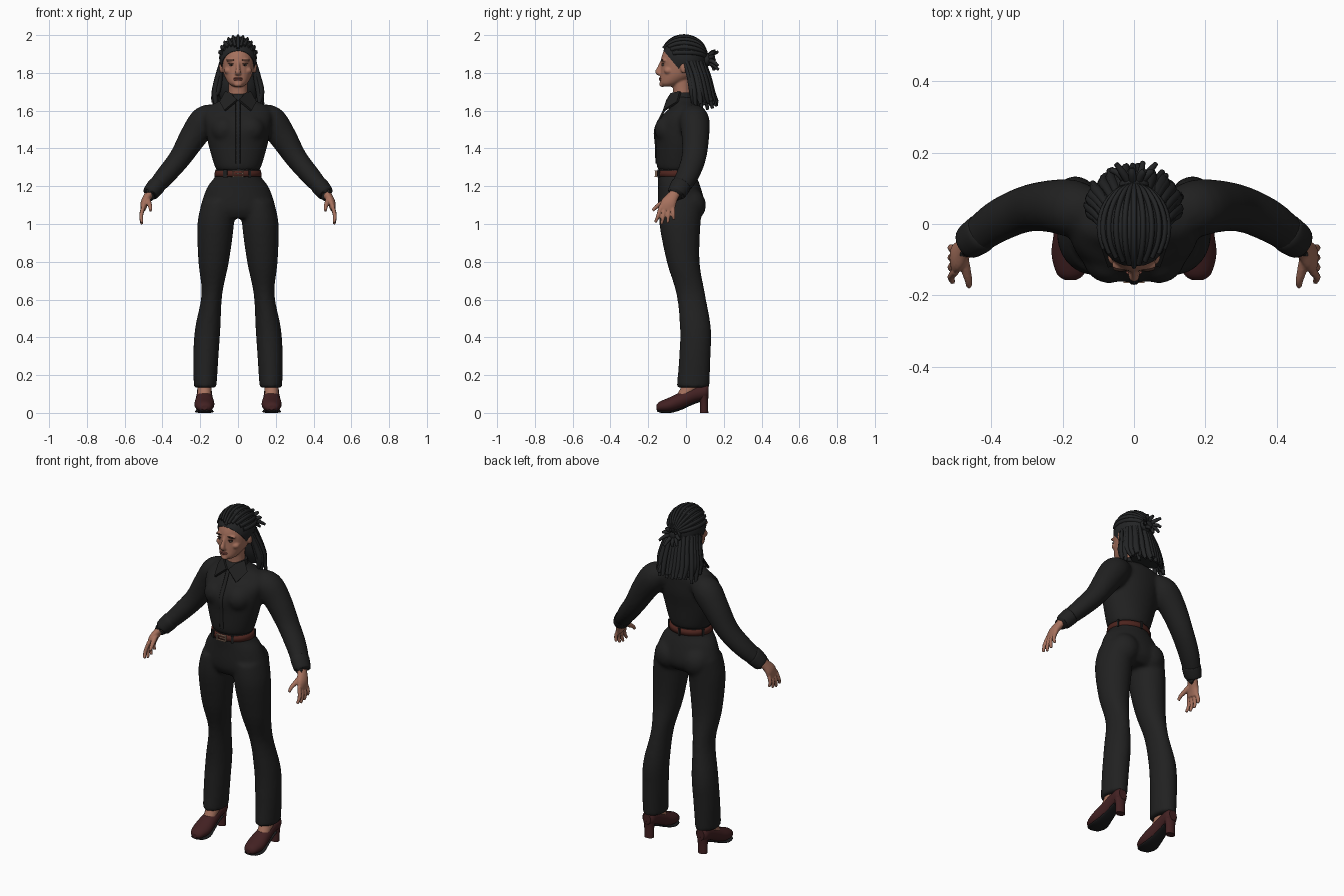
import bpy, bmesh, math, random
from mathutils import Vector, Matrix

random.seed(4)
if "Cube" in bpy.data.objects:
    bpy.data.objects.remove(bpy.data.objects["Cube"])

X, Y, Z = Vector((1, 0, 0)), Vector((0, 1, 0)), Vector((0, 0, 1))


def material(name, r, g, b):
    mat = bpy.data.materials.new(name)
    mat.use_nodes = True
    mat.diffuse_color = (r, g, b, 1)
    mat.node_tree.nodes["Principled BSDF"].inputs["Base Color"].default_value = (r, g, b, 1)
    return mat


cloth = material("black cloth", .015, .015, .015)
hair = material("black hair", .017, .018, .019)
skin = material("warm skin", .38, .165, .11)
leather = material("dark red leather", .055, .015, .016)
belt_brown = material("belt brown", .075, .018, .013)
metal = material("buckle metal", .36, .24, .17)
sole_black = material("sole black", .012, .012, .013)
lip = material("lip red", .24, .075, .06)
eye_white = material("eye white", .45, .38, .34)
dark_brown = material("dark brown", .03, .014, .01)


def spline(points, steps):
    """Smooth curve through stations of any dimension."""
    pts = [points[0]] + list(points) + [points[-1]]
    out = []
    for a, b, c, d in zip(pts, pts[1:], pts[2:], pts[3:]):
        for k in range(steps):
            t = k / steps
            out.append([q + t / 2 * (r - p + t * (2 * p - 5 * q + 4 * r - s + t * (3 * (q - r) + s - p)))
                        for p, q, r, s in zip(a, b, c, d)])
    return out + [list(points[-1])]


def loft(bm, stations, sides=20, axis=None, ref=Y, steps=4, mirror=1):
    """Skin rings (x, y, z, half width, half depth); rings follow the path unless axis is given."""
    path = spline(stations, steps)
    centres = [Vector((p[0] * mirror, p[1], p[2])) for p in path]
    rings = []
    for i, p in enumerate(path):
        t = axis or (centres[min(i + 1, len(path) - 1)] - centres[max(i - 1, 0)]).normalized()
        b = (ref - t * ref.dot(t)).normalized()
        a = b.cross(t)
        angles = [math.tau * k / sides for k in range(sides)]
        rings.append([bm.verts.new(centres[i] + a * p[3] * math.cos(w) + b * p[4] * math.sin(w))
                      for w in angles])
    for lower, upper in zip(rings, rings[1:]):
        for k in range(sides):
            n = (k + 1) % sides
            bm.faces.new((lower[k], lower[n], upper[n], upper[k])).smooth = True
    bm.faces.new(rings[0])
    bm.faces.new(rings[-1])


def ball(bm, loc, size):
    m = Matrix.Translation(loc) @ Matrix.Diagonal((*size, 1))
    made = bmesh.ops.create_uvsphere(bm, u_segments=20, v_segments=12, radius=1, matrix=m)
    for v in made["verts"]:
        for f in v.link_faces:
            f.smooth = True


def box(bm, loc, size, turn=0):
    m = Matrix.Translation(loc) @ Matrix.Rotation(turn, 4, "Z") @ Matrix.Diagonal((*size, 1))
    bmesh.ops.create_cube(bm, size=1, matrix=m)


def finish(bm, name, mat, voxel=0, relax=3):
    """Turn the bmesh into an object; voxel fuses overlapping forms into one skin."""
    bmesh.ops.recalc_face_normals(bm, faces=bm.faces)
    mesh = bpy.data.meshes.new(name)
    bm.to_mesh(mesh)
    bm.free()
    mesh.materials.append(mat)
    obj = bpy.data.objects.new(name, mesh)
    bpy.context.scene.collection.objects.link(obj)
    if voxel:
        remesh = obj.modifiers.new("fuse", "REMESH")
        remesh.mode = "VOXEL"
        remesh.voxel_size = voxel
        remesh.use_smooth_shade = True
        smooth = obj.modifiers.new("relax", "SMOOTH")
        smooth.iterations = relax
    return obj


# Trousers: pelvis, seat and two flared legs
bm = bmesh.new()
loft(bm, [(0, -.03, 1.03, .17, .09), (0, -.025, 1.07, .198, .118), (0, -.026, 1.12, .191, .123),
          (0, -.036, 1.2, .16, .112), (0, -.046, 1.25, .122, .104), (0, -.048, 1.3, .113, .098)], 32, Z)
for s in (-1, 1):
    ball(bm, (.088 * s, .018, 1.1), (.088, .088, .09))
    loft(bm, [(.105, -.025, 1.12, .085, .115), (.118, -.032, 1, .097, .109), (.129, -.015, .8, .081, .087),
              (.138, .025, .63, .055, .076), (.16, .05, .45, .067, .082), (.17, .047, .3, .067, .083),
              (.174, .037, .133, .06, .087)], 24, Z, mirror=s)
finish(bm, "trousers", cloth, .011, 4)

# Shirt: bloused torso, sloping shoulders and sleeves
bm = bmesh.new()
loft(bm, [(0, -.046, 1.285, .114, .1), (0, -.046, 1.315, .127, .11), (0, -.041, 1.42, .157, .118),
          (0, -.036, 1.5, .172, .127), (0, -.018, 1.57, .182, .112), (0, .006, 1.62, .16, .085),
          (0, -.005, 1.65, .1, .07), (0, -.02, 1.675, .064, .06)], 32, Z)
for s in (-1, 1):
    ball(bm, (.07 * s, -.09, 1.5), (.075, .077, .075))
    loft(bm, [(.1, .025, 1.585, .05, .06), (.17, .043, 1.55, .08, .08), (.235, .05, 1.465, .073, .073),
              (.307, .041, 1.35, .059, .065), (.385, .006, 1.255, .052, .06), (.45, -.042, 1.18, .042, .05)],
         24, mirror=s)
finish(bm, "shirt", cloth, .011, 4)

# Cuffs
bm = bmesh.new()
for s in (-1, 1):
    loft(bm, [(.425, -.022, 1.21, .042, .05), (.432, -.028, 1.202, .048, .055),
              (.463, -.05, 1.163, .043, .049), (.465, -.052, 1.16, .034, .04)], 20, mirror=s)
finish(bm, "cuffs", cloth)

# Collar band and pointed flaps
bm = bmesh.new()
loft(bm, [(0, -.02, 1.64, .085, .075), (0, -.018, 1.67, .068, .064), (0, -.008, 1.695, .06, .052)], 24, Z)
finish(bm, "collar_band", cloth)
bm = bmesh.new()
for s in (-1, 1):
    corners = [(.004, -.1, 1.655), (.035, -.078, 1.69), (.065, -.03, 1.7), (.095, -.045, 1.645), (.07, -.118, 1.6)]
    bm.faces.new([bm.verts.new((x * s, y, z)) for x, y, z in corners])
flaps = finish(bm, "collar_flaps", cloth)
thick = flaps.modifiers.new("thickness", "SOLIDIFY")
thick.thickness, thick.offset = .012, 0

# Button placket
bm = bmesh.new()
loft(bm, [(0, -.093, 1.65, .012, .006), (0, -.127, 1.58, .012, .006), (0, -.163, 1.5, .012, .006),
          (0, -.159, 1.42, .012, .006), (0, -.156, 1.32, .012, .006)], 8)
finish(bm, "placket", cloth)

# Belt, belt loops and buckle
bm = bmesh.new()
loft(bm, [(0, -.047, 1.25, .118, .102), (0, -.047, 1.252, .126, .111),
          (0, -.047, 1.282, .122, .109), (0, -.047, 1.284, .114, .1)], 40, Z, steps=1)
finish(bm, "belt", belt_brown)
bm = bmesh.new()
for angle in (-60, -125, 25, 90, 155, 240):
    w = math.radians(angle)
    box(bm, (.125 * math.cos(w), -.047 + .111 * math.sin(w), 1.267), (.008, .012, .044), w)
finish(bm, "belt_loops", cloth)
bm = bmesh.new()
for s in (-1, 1):
    box(bm, (.027 * s, -.159, 1.267), (.006, .01, .034))
    box(bm, (0, -.161, 1.267 + .015 * s), (.058, .01, .005))
box(bm, (.006, -.161, 1.267), (.036, .008, .004))
finish(bm, "buckle", metal)

# Hands, feet and shoes
for s, side in ((1, "left"), (-1, "right")):
    bm = bmesh.new()
    loft(bm, [(.445, -.04, 1.195, .027, .03), (.475, -.068, 1.15, .023, .031), (.495, -.092, 1.112, .021, .041),
              (.503, -.102, 1.075, .014, .041)], 16, mirror=s)
    for k, length in enumerate((.075, .084, .078, .06)):
        y = -.133 + .021 * k
        lean = .03 - .012 * k
        loft(bm, [(.5, y, 1.095, .011, .011), (.513, y - lean / 2, 1.08 - length / 2, .0105, .0105),
                  (.508, y - lean, 1.083 - length, .008, .008)], 10, mirror=s)
    loft(bm, [(.48, -.08, 1.14, .014, .014), (.472, -.125, 1.112, .014, .014), (.464, -.158, 1.09, .011, .011),
              (.463, -.176, 1.07, .008, .008)], 10, ref=X, mirror=s)
    finish(bm, side + "_hand", skin, .0045, 2)

    bm = bmesh.new()
    loft(bm, [(.176, .04, .2, .038, .045), (.177, .025, .14, .038, .05), (.178, -.005, .1, .036, .04)], 16, Z, mirror=s)
    finish(bm, side + "_foot", skin)

    bm = bmesh.new()
    loft(bm, [(.178, -.157, .028, .015, .012), (.178, -.14, .033, .038, .026), (.178, -.085, .044, .053, .039),
              (.178, -.025, .067, .047, .045), (.178, .045, .099, .04, .042), (.178, .1, .112, .039, .042),
              (.178, .119, .115, .025, .032)], 20, -Y, Z, mirror=s)
    finish(bm, side + "_shoe", leather)
    bm = bmesh.new()
    loft(bm, [(.178, .094, .1, .037, .026), (.178, .095, .06, .03, .022), (.178, .096, 0, .028, .022)], 16, Z, mirror=s)
    finish(bm, side + "_heel", leather)
    bm = bmesh.new()
    loft(bm, [(.178, -.153, .012, .02, .005), (.178, -.13, .006, .042, .006), (.178, -.08, .006, .05, .006),
              (.178, -.025, .022, .04, .006), (.178, .03, .047, .032, .006), (.178, .075, .064, .03, .006)],
         12, -Y, Z, mirror=s)
    finish(bm, side + "_sole", sole_black)

# Head with neck, nose, brow, cheeks and ears
bm = bmesh.new()
loft(bm, [(0, -.095, 1.727, .026, .026), (0, -.078, 1.745, .05, .06), (0, -.042, 1.785, .073, .094),
          (0, -.026, 1.83, .084, .107), (0, -.02, 1.88, .088, .111), (0, -.018, 1.93, .079, .092),
          (0, -.015, 1.965, .052, .062), (0, -.015, 1.98, .025, .03)], 28, Z)
loft(bm, [(0, -.015, 1.63, .06, .055), (0, -.02, 1.7, .05, .048), (0, -.025, 1.79, .052, .055)], 20, Z)
loft(bm, [(0, -.124, 1.865, .01, .01), (0, -.139, 1.825, .011, .014), (0, -.149, 1.804, .015, .014),
          (0, -.135, 1.793, .016, .01)], 12)
ball(bm, (0, -.126, 1.739), (.022, .016, .014))
ball(bm, (0, -.126, 1.768), (.026, .014, .014))
for s in (-1, 1):
    ball(bm, (.034 * s, -.115, 1.866), (.03, .016, .009))
    ball(bm, (.05 * s, -.093, 1.812), (.024, .024, .02))
    ball(bm, (.088 * s, -.012, 1.828), (.011, .018, .03))
finish(bm, "head", skin, .005, 3)

# Eyes, brows and lips
for name, mat, loc, size in (("eyes", eye_white, (.034, -.122, 1.842), (.014, .006, .005)),
                             ("irises", dark_brown, (.034, -.125, 1.842), (.006, .005, .005)),
                             ("lashes", dark_brown, (.035, -.123, 1.848), (.017, .007, .003)),
                             ("eyebrows", dark_brown, (.037, -.125, 1.868), (.022, .008, .0035))):
    bm = bmesh.new()
    for s in (-1, 1):
        ball(bm, (loc[0] * s, *loc[1:]), size)
    finish(bm, name, mat)
bm = bmesh.new()
for z in (1.763, 1.771):
    ball(bm, (0, -.135, z), (.023, .009, .005))
finish(bm, "lips", lip)

# Hair cap, trimmed along the hairline
centre = Vector((0, -.01, 1.88))
bm = bmesh.new()
ball(bm, centre, (.1, .117, .114))
cut = bmesh.ops.bisect_plane(bm, geom=bm.verts[:] + bm.edges[:] + bm.faces[:], plane_co=(0, -.125, 1.925),
                             plane_no=(0, -.15, -.125), clear_outer=True)
bmesh.ops.edgeloop_fill(bm, edges=[e for e in cut["geom_cut"] if isinstance(e, bmesh.types.BMEdge)])
finish(bm, "hair_cap", hair)

# Twists swept back over the cap
bm = bmesh.new()
for k in range(-5, 6):
    lean = math.radians(15 * k)
    path = []
    for step in range(7):
        start = 25 + 7 * abs(k)
        t = math.radians(start + (168 - start) * step / 6)
        path.append((.1 * math.sin(lean) * math.sin(t), centre.y - .117 * math.cos(t),
                     centre.z + .113 * math.cos(lean) * math.sin(t), .012, .008))
    loft(bm, path, 8, ref=X, steps=3)
finish(bm, "hair_twists", hair)

# Gathered knot with loose ends
bm = bmesh.new()
ball(bm, (0, .11, 1.87), (.042, .026, .036))
for k in range(9):
    w = math.tau * k / 9 + .3
    c, d, reach = math.cos(w), math.sin(w), random.uniform(.05, .07)
    loft(bm, [(.015 * c, .11, 1.87 + .015 * d, .011, .011), (.04 * c, .14, 1.875 + .035 * d, .011, .011),
              (reach * c, random.uniform(.145, .175), 1.865 + reach * d, .007, .007)], 8, ref=X)
finish(bm, "hair_knot", hair)

# Hanging hair: inner mass and loose locks
bm = bmesh.new()
loft(bm, [(0, .04, 1.88, .08, .05), (0, .055, 1.8, .095, .052), (0, .07, 1.72, .105, .055),
          (0, .09, 1.65, .09, .045)], 20, Z)
finish(bm, "hair_mass", hair)
bm = bmesh.new()
for layer in range(2):
    for k in range(19):
        w = math.radians(-105 + 210 * k / 18 + random.uniform(-5, 5))
        c, d, out = math.cos(w), math.sin(w), 1 - .1 * layer
        tip = random.uniform(1.6, 1.66) + .02 * layer
        loft(bm, [(.088 * d, .01 + .085 * c, 1.86, .01, .01),
                  (.108 * d * out, .035 + .085 * c * out, 1.78, .014, .014),
                  (.125 * d * out, .05 + .09 * c * out, 1.7, .015, .015),
                  ((.128 + random.uniform(-.02, .01)) * d, .06 + .105 * c, tip, .008, .008)], 8, ref=X)
finish(bm, "hair_locks", hair)
